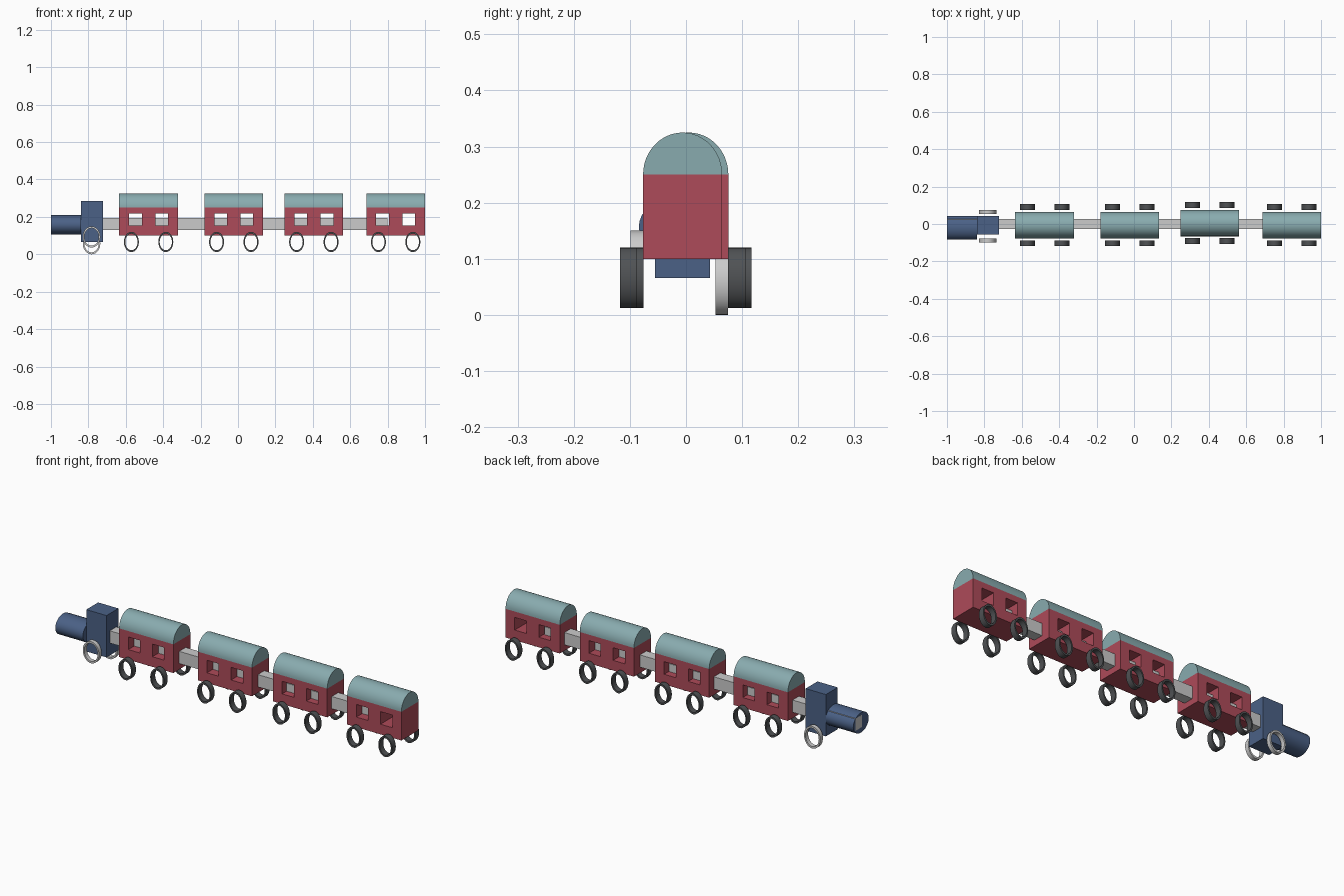
import bpy, bmesh
from math import sin, cos, pi

if "Cube" in bpy.data.objects:
    bpy.data.objects.remove(bpy.data.objects["Cube"])


def material(name, color):
    m = bpy.data.materials.new(name)
    m.diffuse_color = (*color, 1)
    m.use_nodes = True
    m.node_tree.nodes["Principled BSDF"].inputs["Base Color"].default_value = m.diffuse_color
    return m


RED = material("red", (0.42, 0.07, 0.10))
TEAL = material("teal", (0.25, 0.41, 0.43))
BLUE = material("blue", (0.07, 0.12, 0.24))
DARK = material("dark_grey", (0.08, 0.085, 0.09))


def finish(name, bm, mat=None, smooth=False):
    bmesh.ops.recalc_face_normals(bm, faces=bm.faces)
    me = bpy.data.meshes.new(name)
    bm.to_mesh(me)
    bm.free()
    ob = bpy.data.objects.new(name, me)
    bpy.context.collection.objects.link(ob)
    if mat:
        me.materials.append(mat)
    if smooth:
        bpy.ops.object.select_all(action='DESELECT')
        ob.select_set(True)
        bpy.context.view_layer.objects.active = ob
        bpy.ops.object.shade_smooth_by_angle()
    return ob


def box(name, x, y, z, mat=None):
    """Box from (min, max) pairs."""
    bm = bmesh.new()
    bmesh.ops.create_cube(bm, size=1)
    for v in bm.verts:
        v.co = [(a + b) / 2 + c * (b - a) for c, (a, b) in zip(v.co, (x, y, z))]
    return finish(name, bm, mat)


def prism_x(name, profile, x0, x1, mat, smooth=True):
    """Closed (y, z) profile extruded along x."""
    bm = bmesh.new()
    f = bm.faces.new([bm.verts.new((x0, y, z)) for y, z in profile])
    r = bmesh.ops.extrude_face_region(bm, geom=[f])
    for v in r["geom"]:
        if isinstance(v, bmesh.types.BMVert):
            v.co.x = x1
    return finish(name, bm, mat, smooth)


def arc(cy, cz, ry, rz, a0, a1, n):
    return [(cy + ry * cos(a0 + (a1 - a0) * i / n),
             cz + rz * sin(a0 + (a1 - a0) * i / n)) for i in range(n + 1)]


def wheel(name, x, y, z, rx, rz, width, rim, mat=None, n=32):
    """Open oval rim with its axis along y."""
    bm = bmesh.new()
    rings = []
    for k, dy in ((1, -1), (1, 1), (rim, 1), (rim, -1)):
        rings.append([bm.verts.new((x + k * rx * cos(2 * pi * i / n), y + dy * width / 2,
                                    z + k * rz * sin(2 * pi * i / n))) for i in range(n)])
    for a, b in zip(rings, rings[1:] + rings[:1]):
        for i in range(n):
            j = (i + 1) % n
            bm.faces.new((a[i], a[j], b[j], b[i]))
    return finish(name, bm, mat, True)


# Carriages: body with window tunnels, barrel roof, four wheels
HW = 0.0705
for c, (cx, cy) in enumerate([(-0.478, -0.006), (-0.0225, -0.006),
                              (0.4055, 0.005), (0.843, -0.006)], 1):
    x0, x1 = cx - 0.157, cx + 0.157
    body = box(f"carriage_body_{c}", (x0, x1), (cy - HW, cy + HW), (0.1, 0.25), RED)
    for s in (-1, 1):
        wx = cx + s * 0.07
        cut = box(f"window_cutter_{c}", (wx - 0.034, wx + 0.034), (-0.2, 0.2), (0.153, 0.219), RED)
        cut.hide_render = True
        cut.hide_set(True)
        mod = body.modifiers.new("window", 'BOOLEAN')
        mod.object = cut
        mod.solver = 'EXACT'
        for t in (-1, 1):
            wheel(f"carriage_wheel_{c}", cx + s * 0.092, cy + t * 0.0965, 0.066,
                  0.04, 0.054, 0.031, 0.82, DARK)
    prism_x(f"carriage_roof_{c}", arc(cy, 0.25, HW, 0.075, 0, pi, 24), x0, x1, TEAL)

# Coupling bar running through the whole train
box("coupling_bar", (-1.0, 0.80), (-0.028, 0.026), (0.131, 0.195))

# Locomotive: boiler, cab and two rims
prism_x("boiler", arc(-0.02, 0.157, 0.064, 0.052, 0, 2 * pi, 32)[:-1], -0.9995, -0.84, BLUE)
box("cab", (-0.84, -0.723), (-0.055, 0.043), (0.066, 0.285), BLUE)
wheel("engine_wheel_left", -0.783, -0.0875, 0.093, 0.047, 0.057, 0.022, 0.82)
wheel("engine_wheel_right", -0.783, 0.064, 0.058, 0.047, 0.058, 0.022, 0.82)
